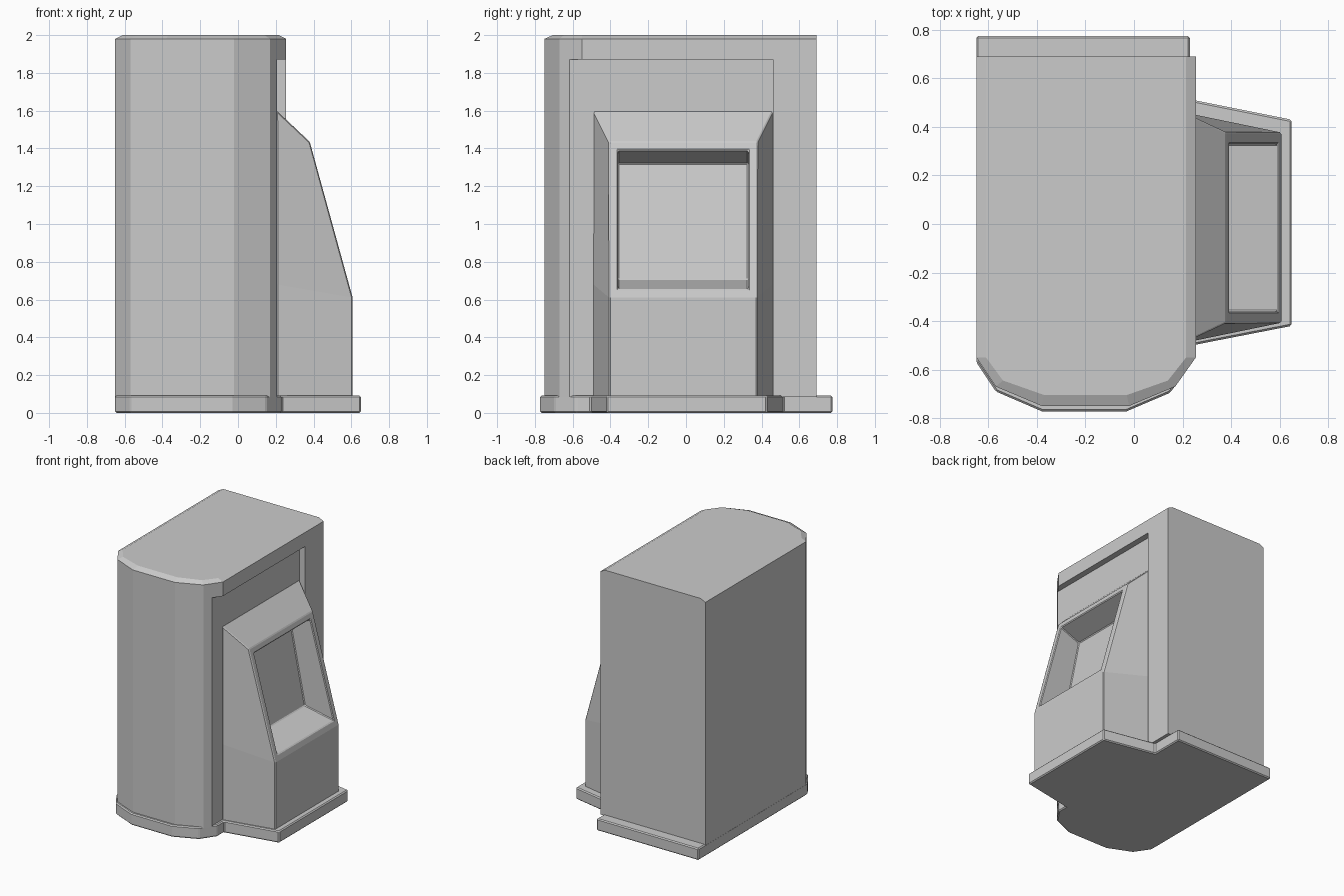
import bpy, bmesh

if "Cube" in bpy.data.objects:
    bpy.data.objects.remove(bpy.data.objects["Cube"])


def make_object(name, verts, faces, bevel=0.0):
    mesh = bpy.data.meshes.new(name)
    bm = bmesh.new()
    vs = [bm.verts.new(v) for v in verts]
    for f in faces:
        bm.faces.new([vs[i] for i in f])
    bmesh.ops.recalc_face_normals(bm, faces=bm.faces)
    bm.to_mesh(mesh)
    bm.free()
    obj = bpy.data.objects.new(name, mesh)
    bpy.context.collection.objects.link(obj)
    if bevel:
        mod = obj.modifiers.new("edge_chamfer", 'BEVEL')
        mod.width = bevel
        mod.segments = 1
        mod.limit_method = 'ANGLE'
    return obj


def loft(name, rings, bevel=0.0):
    """Skin a stack of (outline, z) rings that share a point count."""
    n = len(rings[0][0])
    verts = [(x, y, z) for outline, z in rings for x, y in outline]
    faces = [list(range(n)), [i + n * (len(rings) - 1) for i in range(n)]]
    for r in range(len(rings) - 1):
        for i in range(n):
            j = (i + 1) % n
            faces.append([r * n + i, r * n + j, (r + 1) * n + j, (r + 1) * n + i])
    return make_object(name, verts, faces, bevel)


# Main housing: flat back, faceted front, chamfered roof edge
wall = [(-0.65, 0.69), (-0.65, -0.55), (-0.57, -0.67), (-0.38, -0.75),
        (-0.02, -0.75), (0.17, -0.67), (0.255, -0.55), (0.255, 0.69)]
roof = [(-0.61, 0.69), (-0.61, -0.55), (-0.54, -0.645), (-0.37, -0.705),
        (-0.03, -0.705), (0.14, -0.645), (0.215, -0.55), (0.215, 0.69)]
housing = loft("housing", [(wall, 0.085), (wall, 1.98), (roof, 2.0)])

# Shallow side alcove cut into the housing
alcove = [(0.207, 0.46), (0.207, -0.9), (0.5, -0.9), (0.5, 0.46)]
cutter = loft("alcove_cutter", [(alcove, -0.1), (alcove, 1.87)])
cutter.hide_render = True
cutter.hide_viewport = True
cut = housing.modifiers.new("alcove", 'BOOLEAN')
cut.operation = 'DIFFERENCE'
cut.object = cutter
cut.solver = 'EXACT'

# Base plinth with the side foot
plinth = [(-0.65, 0.775), (-0.65, -0.57), (-0.57, -0.69), (-0.38, -0.772),
          (-0.03, -0.772), (0.15, -0.695), (0.23, -0.58), (0.23, -0.502),
          (0.65, -0.42), (0.65, 0.43), (0.23, 0.514), (0.23, 0.775)]
loft("plinth", [(plinth, 0.0), (plinth, 0.092)], bevel=0.008)

# Side console: profile (x, z, half width) mirrored about its centre line
CY = -0.015
profile = [(0.205, 0.085, 0.475), (0.205, 0.68, 0.475), (0.205, 1.6, 0.475),
           (0.38, 1.435, 0.392), (0.607, 0.61, 0.392), (0.607, 0.085, 0.392)]


def on_slope(z):
    return 0.38 + (1.435 - z) * (0.607 - 0.38) / (1.435 - 0.61)


# Screen opening, then recessed screen panel
for x, z in [(on_slope(1.39), 1.39), (on_slope(0.655), 0.655),
             (0.22, 1.32), (0.345, 0.705)]:
    profile.append((x, z, 0.345))
verts = [(x, CY + s * w, z) for s in (-1, 1) for x, z, w in profile]
N = len(profile)
faces = []
for o in (0, N):                                   # mirrored sides
    faces += [[o, o + 1, o + 4, o + 5], [o + 1, o + 2, o + 3, o + 4],
              [o + 3, o + 4, o + 7, o + 6],        # screen frame
              [o + 6, o + 7, o + 9, o + 8]]        # recess cheek
for a, b in [(0, 1), (1, 2), (2, 3), (3, 6), (6, 8), (8, 9), (9, 7),
             (7, 4), (4, 5), (5, 0)]:              # strips across the width
    faces.append([a, b, b + N, a + N])
make_object("side_console", verts, faces, bevel=0.006)
